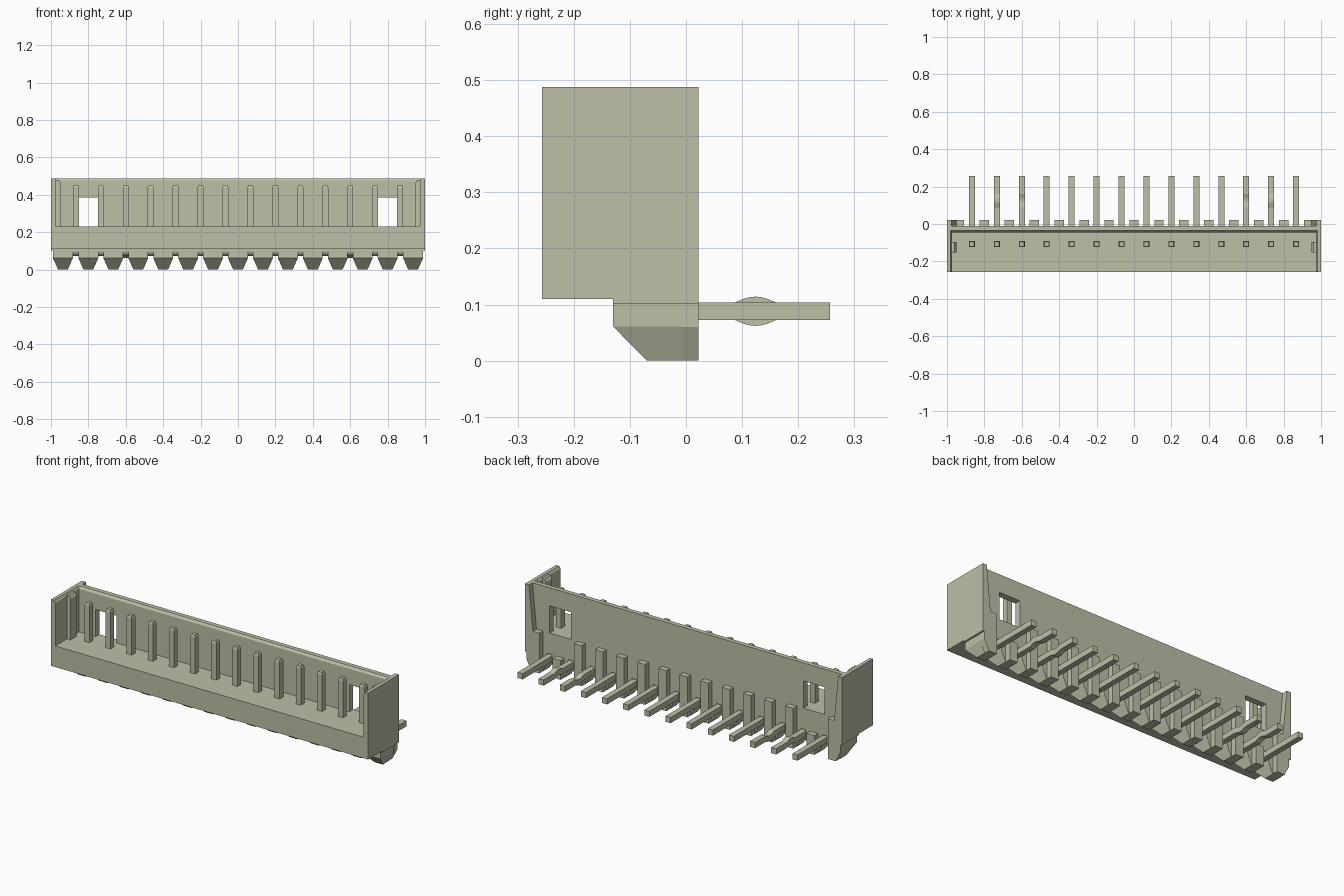
import bpy, bmesh, math
from mathutils import Vector

old = bpy.data.objects.get("Cube")
if old:
    bpy.data.objects.remove(old, do_unlink=True)

COLOR = (0.51, 0.525, 0.39, 1)
mat = bpy.data.materials.new("pale olive plastic")
mat.use_nodes = True
mat.diffuse_color = COLOR
mat.node_tree.nodes["Principled BSDF"].inputs["Base Color"].default_value = COLOR


def finish(name, bm):
    bmesh.ops.recalc_face_normals(bm, faces=bm.faces)
    mesh = bpy.data.meshes.new(name)
    bm.to_mesh(mesh)
    bm.free()
    mesh.materials.append(mat)
    obj = bpy.data.objects.new(name, mesh)
    bpy.context.collection.objects.link(obj)
    return obj


def prism(name, outline, axis, start, end):
    """Extrude an outline, (y, z) along x or (x, z) along y."""
    bm = bmesh.new()
    place = (lambda p: (start, *p)) if axis == "x" else (lambda p: (p[0], start, p[1]))
    face = bm.faces.new([bm.verts.new(place(p)) for p in outline])
    new = bmesh.ops.extrude_face_region(bm, geom=[face])["geom"]
    step = Vector((end - start, 0, 0) if axis == "x" else (0, end - start, 0))
    bmesh.ops.translate(bm, vec=step, verts=[v for v in new if isinstance(v, bmesh.types.BMVert)])
    return finish(name, bm)


def box(name, x, y, z):
    return prism(name, [(y[0], z[0]), (y[1], z[0]), (y[1], z[1]), (y[0], z[1])], "x", *x)


PITCH = 2 / 15
PIN = 0.016
FRONT, WALL_BACK, BACK = -0.257, -0.01, 0.022
BOTTOM, FLOOR, TOP = 0.11, 0.23, 0.488

# Base block
box("base", (-0.98, 0.98), (FRONT, WALL_BACK), (BOTTOM, FLOOR))

# Back wall with chamfered inner top edge and two windows
wall = prism("back_wall", [(-0.045, 0.2), (WALL_BACK, 0.2), (WALL_BACK, TOP),
                           (-0.036, TOP), (-0.045, 0.475)], "x", -0.98, 0.98)
for side in (-1, 1):
    x = side * 6 * PITCH
    cutter = box("window_cutter", (x - PITCH / 2, x + PITCH / 2), (-0.1, 0.1), (FLOOR, 0.385))
    cutter.hide_render = True
    mod = wall.modifiers.new("window", "BOOLEAN")
    mod.object = cutter
    mod.solver = "EXACT"
    bpy.context.view_layer.objects.active = wall
    bpy.ops.object.modifier_apply(modifier=mod.name)
    bpy.data.objects.remove(cutter, do_unlink=True)

# End plates, guide ribs and flared rear flanges
for side, label in ((-1, "right"), (1, "left")):
    prism(label + "_end_plate",
          [(side * x, z) for x, z in ((1, BOTTOM), (1, TOP), (0.98, TOP), (0.972, 0.475), (0.972, BOTTOM))],
          "y", FRONT, WALL_BACK)
    box(label + "_plate_skirt", (side * 0.96, side * 1), (-0.13, WALL_BACK), (0.102, BOTTOM))
    prism(label + "_guide_rib",
          [(side * x, z) for x, z in ((0.98, FLOOR), (0.98, 0.48), (0.96, 0.48), (0.95, 0.465), (0.95, FLOOR))],
          "y", -0.152, -0.096)
    prism(label + "_rear_flange",
          [(side * x, z) for x, z in ((1, TOP), (0.975, TOP), (0.95, FLOOR), (0.91, FLOOR), (0.91, 0),
                                      (0.96, 0), (0.99, 0.06), (0.99, 0.102), (1, 0.102))],
          "y", WALL_BACK, BACK)


# Feet: square upper block tapering to a narrow sole
def foot(x):
    bm = bmesh.new()
    rings = []
    for half, front, z in ((0.026, -0.07, 0), (0.053, -0.13, 0.061), (0.053, -0.13, BOTTOM)):
        rings.append([bm.verts.new((x + a * half, y, z)) for a, y in
                      ((-1, front), (1, front), (1, WALL_BACK), (-1, WALL_BACK))])
    for low, high in zip(rings, rings[1:]):
        for i in range(4):
            j = (i + 1) % 4
            bm.faces.new((low[i], low[j], high[j], high[i]))
    bm.faces.new(rings[0])
    bm.faces.new(rings[-1])
    return finish("foot", bm)


for i in range(15):
    n = i - 7
    foot(n * PITCH if abs(n) < 7 else math.copysign(0.936, n))
    if abs(n) < 7:
        height = BOTTOM if abs(n) == 6 else FLOOR
        box("rear_post", (n * PITCH - 0.025, n * PITCH + 0.025), (WALL_BACK, BACK), (0, height))


# Bent pins: upright contact, rounded elbow and rearward tail
def pin(x, kink):
    y0, z0, radius = -0.107, 0.088, 0.03
    corner = Vector((y0 - PIN + radius, z0 - PIN + radius))
    elbow = [(corner.x - radius * math.cos(a), corner.y - radius * math.sin(a))
             for a in (math.pi / 2 * k / 6 for k in range(7))]
    bend = []
    if kink:
        for k in range(-6, 7):
            t = k / 6
            bend.append((0.124 + 0.036 * t, z0 + kink * math.cos(t * math.pi / 2)))
    under = [(y, z - PIN) for y, z in bend]
    over = [(y, z + PIN) for y, z in reversed(bend)]
    outline = [(y0 - PIN, 0.438)] + elbow + under
    outline += [(0.257, z0 - PIN), (0.257, z0 + PIN)] + over
    outline += [(y0 + PIN, z0 + PIN), (y0 + PIN, 0.438)]
    obj = prism("pin", outline, "x", x - PIN, x + PIN)
    # tapered tip
    bm = bmesh.new()
    bmesh.ops.create_cone(bm, cap_ends=True, segments=4, radius1=PIN * math.sqrt(2),
                          radius2=0.012 * math.sqrt(2), depth=0.012)
    turn = math.pi / 4 if abs(abs(bm.verts[:][0].co.x) - PIN) > 0.001 else 0
    for v in bm.verts:
        c, s = math.cos(turn), math.sin(turn)
        v.co = (v.co.x * c - v.co.y * s + x, v.co.x * s + v.co.y * c + y0, v.co.z + 0.444)
    finish("pin_tip", bm)
    return obj


for i in range(14):
    n = abs(i - 6.5)
    pin((i - 6.5) * PITCH, {5.5: 0.01, 4.5: -0.01}.get(n, 0))
